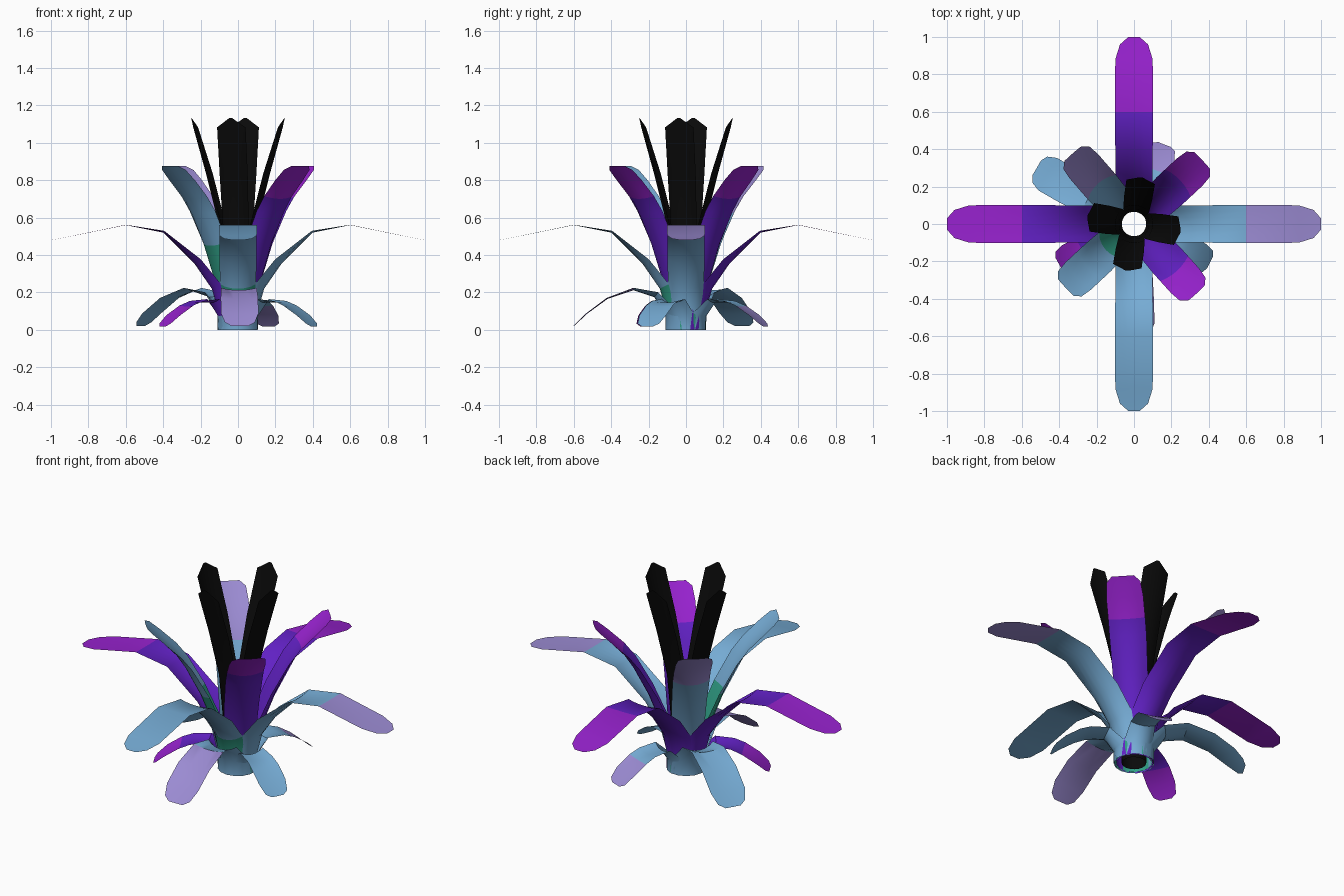
import bpy
import math
from mathutils import Vector

if "Cube" in bpy.data.objects:
    bpy.data.objects.remove(bpy.data.objects["Cube"])


def material(name, rgb):
    mat = bpy.data.materials.new(name)
    mat.use_nodes = True
    mat.diffuse_color = (*rgb, 1)
    mat.node_tree.nodes["Principled BSDF"].inputs["Base Color"].default_value = (*rgb, 1)
    return mat


MATS = {
    "green": material("leaf green", (0.03, 0.35, 0.24)),
    "blue": material("leaf blue", (0.18, 0.41, 0.66)),
    "lilac": material("leaf lilac", (0.33, 0.26, 0.65)),
    "violet": material("leaf violet", (0.12, 0.015, 0.55)),
    "magenta": material("leaf magenta", (0.31, 0.016, 0.62)),
    "black": material("leaf black", (0.003, 0.003, 0.003)),
}

# Leaf stations: radius, height, half width, curl of the cross-section in degrees
LONG = [(0.103, 0, 0.105, 150), (0.105, 0.1, 0.1, 140), (0.14, 0.22, 0.095, 120),
        (0.23, 0.35, 0.1, 90), (0.4, 0.52, 0.1, 25), (0.6, 0.56, 0.102, 4),
        (0.88, 0.503, 0.1, 2), (0.96, 0.487, 0.075, 2), (1.0, 0.48, 0.03, 2)]
UPPER = [(0.095, 0, 0.095, 140), (0.1, 0.12, 0.09, 130), (0.14, 0.28, 0.09, 115),
         (0.205, 0.45, 0.095, 95), (0.29, 0.62, 0.1, 75), (0.34, 0.7, 0.1, 55),
         (0.42, 0.79, 0.1, 35), (0.475, 0.85, 0.092, 20), (0.5, 0.875, 0.06, 10)]
LOWER = [(0.11, 0, 0.105, 150), (0.11, 0.08, 0.1, 130), (0.17, 0.175, 0.09, 80),
         (0.28, 0.212, 0.095, 30), (0.42, 0.165, 0.1, 15), (0.53, 0.085, 0.1, 10),
         (0.58, 0.038, 0.08, 8), (0.6, 0.02, 0.045, 5)]
SHORT = [(0.107, 0, 0.09, 140), (0.108, 0.07, 0.08, 120), (0.16, 0.145, 0.07, 70),
         (0.25, 0.145, 0.075, 30), (0.31, 0.125, 0.08, 15), (0.39, 0.075, 0.08, 10),
         (0.44, 0.032, 0.065, 8), (0.455, 0.018, 0.035, 5)]
CORE = [(0.065, 0, 0.05, 90), (0.08, 0.3, 0.06, 90), (0.1, 0.55, 0.07, 80),
        (0.17, 0.83, 0.076, 65), (0.238, 1.08, 0.077, 30), (0.252, 1.132, 0.008, 10)]
ACROSS = 6


def leaf(name, stations, angle, bands):
    """Sweep a curled strip; bands are (colour, last segment) pairs."""
    a = math.radians(angle)
    out, side, up = Vector((math.cos(a), math.sin(a), 0)), Vector((-math.sin(a), math.cos(a), 0)), Vector((0, 0, 1))
    path = [out * s[0] + up * s[1] for s in stations]
    verts, faces, colours = [], [], []
    last = len(path) - 1
    for i, (_, _, half, curl) in enumerate(stations):
        tangent = (path[min(i + 1, last)] - path[max(i - 1, 0)]).normalized()
        inward = tangent.cross(side)
        bend = math.radians(curl) / 2
        radius = half / math.sin(bend)
        for j in range(ACROSS + 1):
            t = bend * (2 * j / ACROSS - 1)
            p = path[i] + side * radius * math.sin(t) + inward * radius * (1 - math.cos(t))
            p.z = max(p.z, 0)
            verts.append(p)
    row = ACROSS + 1
    for i in range(last):
        slot = next((k for k, b in enumerate(bands) if i < b[1]), len(bands) - 1)
        for j in range(ACROSS):
            k = i * row + j
            faces.append((k, k + row, k + row + 1, k + 1))
            colours.append(slot)
    mesh = bpy.data.meshes.new(name)
    mesh.from_pydata(verts, [], faces)
    for colour, _ in bands:
        mesh.materials.append(MATS[colour])
    for poly, slot in zip(mesh.polygons, colours):
        poly.material_index = slot
    obj = bpy.data.objects.new(name, mesh)
    bpy.context.collection.objects.link(obj)
    bpy.ops.object.select_all(action="DESELECT")
    obj.select_set(True)
    bpy.context.view_layer.objects.active = obj
    bpy.ops.object.shade_smooth_by_angle(angle=math.radians(35))


END = 99
PURPLE = [("violet", 5), ("magenta", END)]

# Four long arching leaves
leaf("long_leaf_left", LONG, 0, [("green", 1), ("blue", 5), ("lilac", END)])
leaf("long_leaf_back", LONG, 90, PURPLE)
leaf("long_leaf_right", LONG, 180, PURPLE)
leaf("long_leaf_front", LONG, 270, [("green", 2), ("blue", END)])

# Four upright diagonal leaves
leaf("upper_leaf_back_left", UPPER, 43, PURPLE)
leaf("upper_leaf_back_right", UPPER, 131, [("blue", 4), ("lilac", END)])
leaf("upper_leaf_front_right", UPPER, 223, [("green", 3), ("blue", END)])
leaf("upper_leaf_front_left", UPPER, 312, PURPLE)

# Low drooping leaves around the base
leaf("lower_leaf_back_right", LOWER, 150, [("blue", END)])
leaf("lower_leaf_front", LOWER, 271, [("blue", 3), ("lilac", END)])
leaf("short_leaf_back", SHORT, 69, [("blue", 4), ("lilac", END)])
leaf("short_leaf_front_right", SHORT, 208, [("violet", 4), ("magenta", END)])
leaf("short_leaf_front_left", SHORT, 333, [("blue", END)])

# Dark pointed core leaves, slightly turned
for side_name, turn in (("left", 0), ("back", 90), ("right", 180), ("front", 270)):
    leaf("core_leaf_" + side_name, CORE, turn - 9, [("black", END)])
